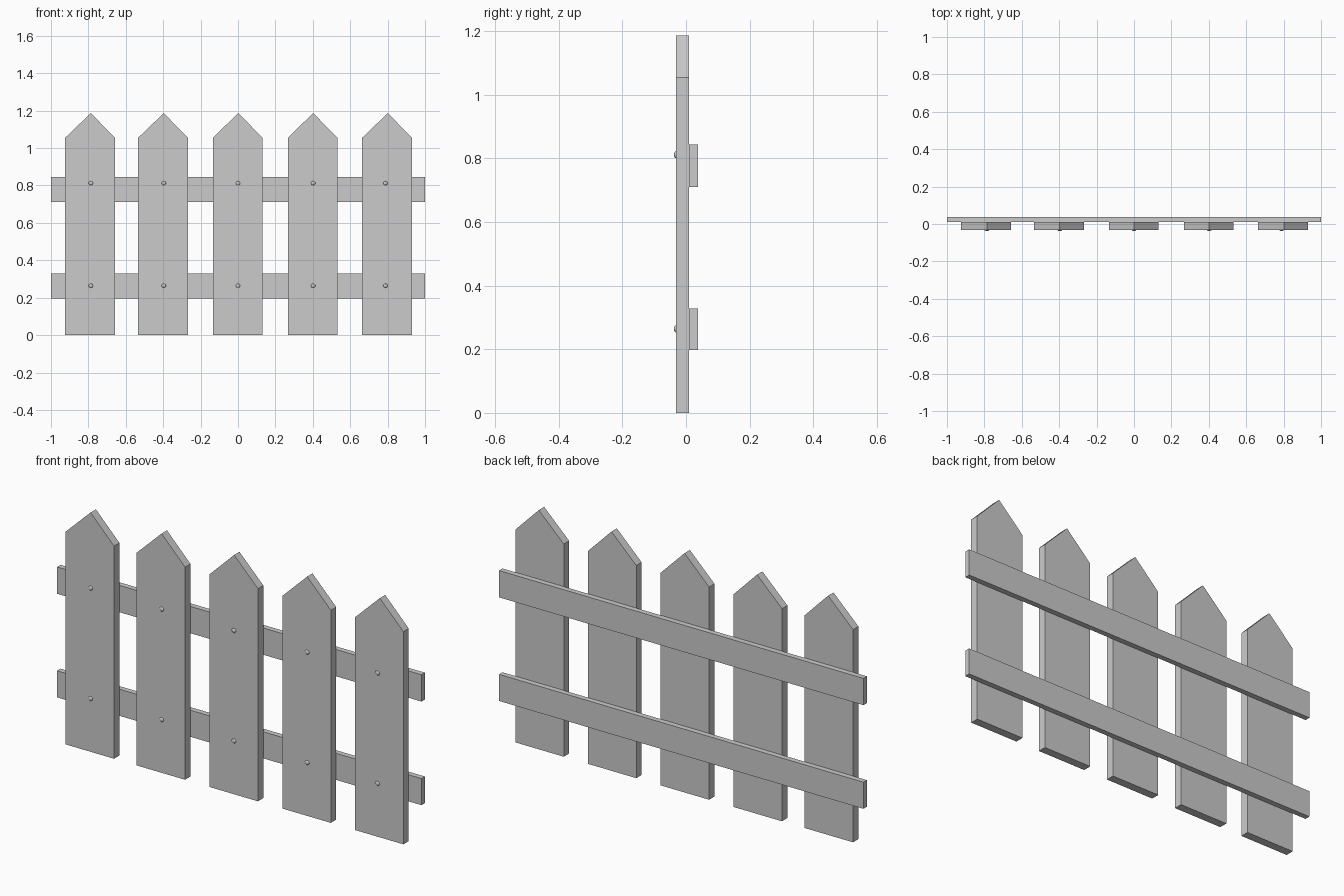
import bpy, bmesh
from mathutils import Matrix

if "Cube" in bpy.data.objects:
    bpy.data.objects.remove(bpy.data.objects["Cube"])

FRONT, JOINT, BACK = -0.032, 0.01, 0.037


def finish(name, bm):
    bmesh.ops.recalc_face_normals(bm, faces=bm.faces)
    mesh = bpy.data.meshes.new(name)
    bm.to_mesh(mesh)
    bm.free()
    obj = bpy.data.objects.new(name, mesh)
    bpy.context.collection.objects.link(obj)
    return obj


def board(name, profile, y0, y1):
    """Extrude an x/z outline from y0 to y1."""
    bm = bmesh.new()
    face = bm.faces.new([bm.verts.new((x, y0, z)) for x, z in profile])
    ext = bmesh.ops.extrude_face_region(bm, geom=[face])
    verts = [g for g in ext["geom"] if isinstance(g, bmesh.types.BMVert)]
    bmesh.ops.translate(bm, verts=verts, vec=(0, y1 - y0, 0))
    return finish(name, bm)


def nail(name, x, z):
    """Small domed nail head on the picket front."""
    bm = bmesh.new()
    m = Matrix.Translation((x, FRONT, z)) @ Matrix.Diagonal((0.012, 0.006, 0.011, 1))
    bmesh.ops.create_uvsphere(bm, u_segments=12, v_segments=8, radius=1, matrix=m)
    for f in bm.faces:
        f.smooth = True
    finish(name, bm)


# Horizontal rails behind the pickets
for label, z0, z1 in (("lower", 0.197, 0.329), ("upper", 0.711, 0.844)):
    board(label + "_rail", [(-1, z0), (1, z0), (1, z1), (-1, z1)], JOINT, BACK)

# Pointed pickets with two nails each: centre, tip and nail x
for i, (x, tip, nx) in enumerate([(-0.791, -0.787, -0.787), (-0.401, -0.397, -0.397),
                                  (-0.001, 0.001, 0.0), (0.399, 0.402, 0.402),
                                  (0.797, 0.801, 0.788)], 1):
    h = 0.133
    board(f"picket_{i}", [(x - h, 0), (x + h, 0), (x + h, 1.055),
                          (tip, 1.187), (x - h, 1.055)], FRONT, JOINT)
    nail(f"lower_nail_{i}", nx, 0.264)
    nail(f"upper_nail_{i}", nx, 0.812)
